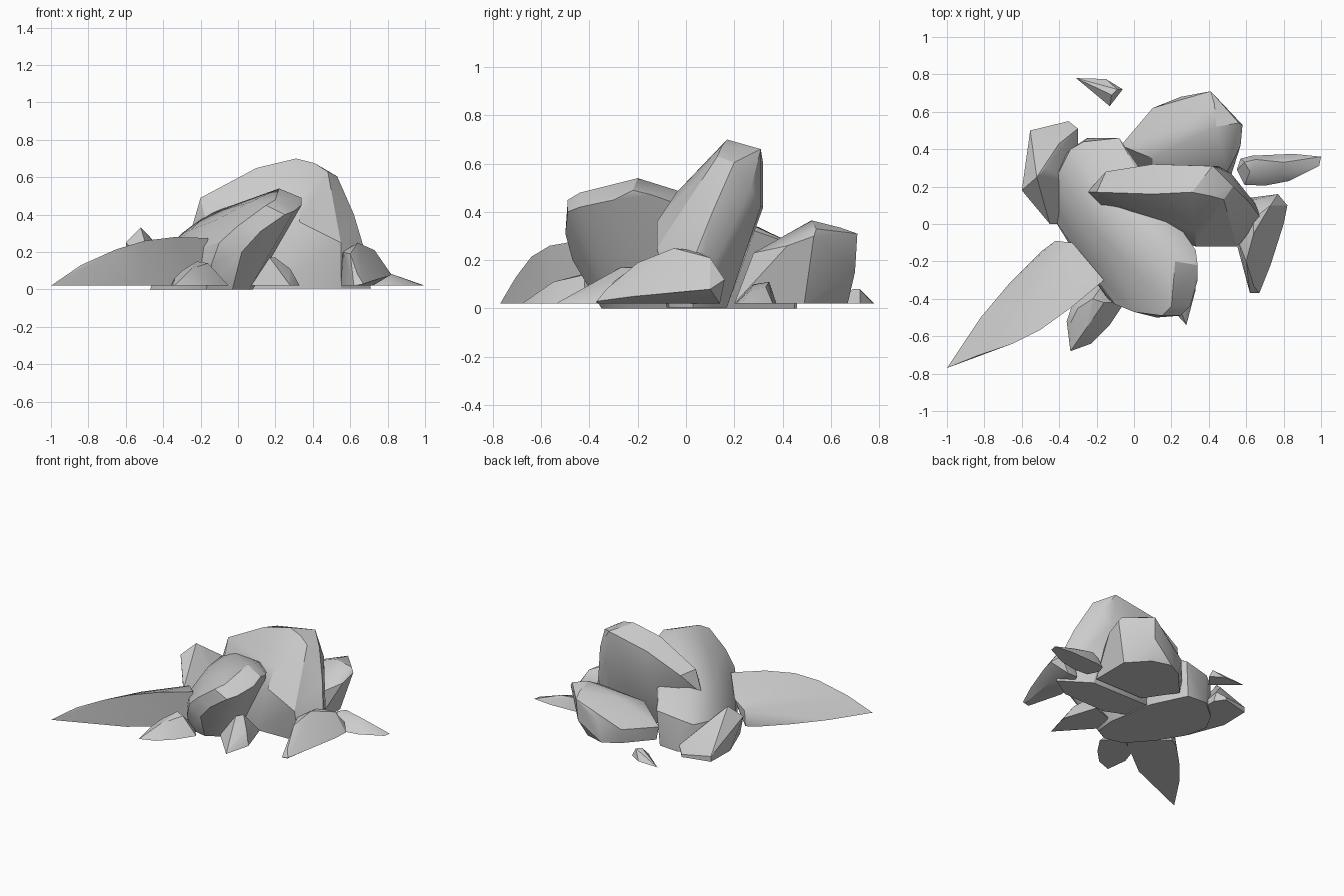
import bpy, bmesh, math


def rock(name, base_z, foot, crown):
    """Chipped stone: hull of a flat footprint (x, y) and a few crown points (x, y, z)."""
    bm = bmesh.new()
    for x, y in foot:
        bm.verts.new((x, y, base_z))
    for p in crown:
        bm.verts.new(p)
    bmesh.ops.convex_hull(bm, input=bm.verts[:])
    loose = [v for v in bm.verts if not v.link_faces]
    bmesh.ops.delete(bm, geom=loose, context='VERTS')
    # merge nearly coplanar triangles into broad facets
    bmesh.ops.dissolve_limit(bm, angle_limit=math.radians(4), verts=bm.verts[:], edges=bm.edges[:])
    bmesh.ops.recalc_face_normals(bm, faces=bm.faces[:])
    mesh = bpy.data.meshes.new(name)
    bm.to_mesh(mesh)
    bm.free()
    ob = bpy.data.objects.new(name, mesh)
    bpy.context.collection.objects.link(ob)
    bpy.ops.object.select_all(action='DESELECT')
    ob.select_set(True)
    bpy.context.view_layer.objects.active = ob
    bpy.ops.object.shade_smooth_by_angle(angle=math.radians(28))
    return ob


# Tall slab leaning backwards
rock("tall_slab", 0.005,
     [(0.2, -0.08), (0.55, -0.07), (0.71, 0.03), (0.5, 0.17), (0.0, 0.17), (-0.1, 0.05)],
     [(-0.25, 0.17, 0.32), (-0.2, 0.17, 0.49), (0.0, 0.16, 0.6), (0.1, 0.16, 0.65),
      (0.31, 0.17, 0.7), (0.41, 0.15, 0.675), (0.48, 0.13, 0.63), (0.53, 0.2, 0.605),
      (-0.15, 0.28, 0.47), (0.1, 0.32, 0.6), (0.42, 0.31, 0.66), (0.52, 0.27, 0.5),
      (0.1, 0.32, 0.42), (0.45, 0.31, 0.42), (0.33, -0.12, 0.36), (0.55, -0.12, 0.25),
      (0.68, 0.03, 0.2), (0.62, 0.11, 0.4), (-0.16, 0.05, 0.3), (0.33, -0.04, 0.48)])

# Rounded boulder overhanging the front
rock("leaning_boulder", 0.0,
     [(-0.47, 0.2), (-0.4, 0.33), (-0.25, 0.46), (-0.1, 0.45), (0.02, 0.2), (0.08, -0.15),
      (0.06, -0.3), (-0.03, -0.35), (-0.17, -0.32), (-0.32, -0.15), (-0.43, 0.03)],
     [(-0.4, 0.28, 0.2), (-0.34, 0.4, 0.2), (-0.27, 0.44, 0.23), (-0.08, 0.46, 0.26),
      (-0.3, 0.22, 0.3), (-0.17, 0.17, 0.4), (-0.02, 0.05, 0.45), (0.02, 0.22, 0.36),
      (0.2, -0.04, 0.49), (0.22, -0.2, 0.54), (0.33, -0.14, 0.47), (0.34, -0.22, 0.49),
      (0.34, -0.3, 0.45), (0.3, -0.44, 0.42), (0.06, -0.3, 0.465), (0.2, -0.44, 0.48),
      (0.25, -0.49, 0.4), (0.15, -0.49, 0.45), (0.12, -0.5, 0.31), (0.0, -0.47, 0.34),
      (0.02, -0.47, 0.2), (-0.1, -0.43, 0.25), (-0.14, -0.4, 0.14), (-0.12, -0.2, 0.37),
      (-0.25, 0.0, 0.32), (-0.27, -0.2, 0.2)])

# Long pointed shard at front left
rock("long_shard", 0.02,
     [(-1.0, -0.77), (-0.82, -0.5), (-0.66, -0.31), (-0.5, -0.15), (-0.42, -0.1),
      (-0.2, -0.32), (-0.36, -0.45), (-0.52, -0.57), (-0.75, -0.67)],
     [(-0.84, -0.705, 0.13), (-0.65, -0.64, 0.215), (-0.5, -0.565, 0.26), (-0.34, -0.45, 0.28),
      (-0.16, -0.3, 0.275), (-0.33, -0.1, 0.2), (-0.42, -0.09, 0.14), (-0.55, -0.35, 0.19)])

# Small stones at the front
rock("front_stone", 0.02,
     [(-0.36, -0.52), (-0.34, -0.68), (-0.23, -0.64), (-0.13, -0.54), (-0.05, -0.42),
      (-0.15, -0.3), (-0.32, -0.4)],
     [(-0.34, -0.53, 0.06), (-0.3, -0.45, 0.1), (-0.22, -0.4, 0.15), (-0.16, -0.42, 0.14),
      (-0.25, -0.55, 0.11)])
rock("front_wedge", 0.02,
     [(0.06, -0.3), (0.28, -0.54), (0.33, -0.35), (0.25, -0.1), (0.1, -0.15)],
     [(0.17, -0.27, 0.17), (0.2, -0.22, 0.17), (0.28, -0.3, 0.11), (0.27, -0.48, 0.05)])

# Jagged stone at back left
rock("back_left_stone", 0.02,
     [(-0.56, 0.28), (-0.555, 0.5), (-0.35, 0.55), (-0.3, 0.48), (-0.3, 0.2),
      (-0.41, 0.0), (-0.46, 0.02)],
     [(-0.6, 0.18, 0.25), (-0.555, 0.5, 0.06), (-0.35, 0.55, 0.04), (-0.3, 0.51, 0.08),
      (-0.52, 0.25, 0.33), (-0.47, 0.3, 0.28), (-0.45, 0.0, 0.1), (-0.4, 0.43, 0.19)])

# Broad stone at back right
rock("back_right_stone", 0.02,
     [(-0.05, 0.42), (0.02, 0.5), (0.12, 0.61), (0.23, 0.67), (0.37, 0.63), (0.5, 0.49),
      (0.5, 0.2), (0.1, 0.2)],
     [(-0.07, 0.42, 0.12), (0.1, 0.62, 0.13), (0.25, 0.68, 0.18), (0.41, 0.71, 0.31),
      (0.4, 0.7, 0.15), (0.43, 0.64, 0.335), (0.58, 0.53, 0.3), (0.57, 0.42, 0.26),
      (0.56, 0.54, 0.33), (0.44, 0.52, 0.365), (0.1, 0.35, 0.24), (0.5, 0.28, 0.23),
      (0.2, 0.5, 0.29)])

# Ridged stone on the right
rock("right_stone", 0.02,
     [(0.56, 0.0), (0.62, 0.14), (0.7, 0.14), (0.72, 0.0), (0.66, -0.36), (0.62, -0.37),
      (0.55, -0.11)],
     [(0.56, -0.1, 0.2), (0.64, -0.05, 0.25), (0.64, 0.03, 0.24), (0.73, 0.1, 0.21),
      (0.77, 0.16, 0.12), (0.82, 0.1, 0.08), (0.8, 0.0, 0.07), (0.73, -0.22, 0.05),
      (0.67, -0.37, 0.03), (0.6, -0.2, 0.19), (0.64, -0.33, 0.08), (0.64, 0.13, 0.15)])

# Low flat stones lying apart
rock("side_sliver", 0.02,
     [(0.55, 0.29), (0.57, 0.35), (0.63, 0.365), (0.85, 0.375), (1.0, 0.36), (0.99, 0.31),
      (0.83, 0.23), (0.7, 0.205), (0.59, 0.21)],
     [(0.59, 0.33, 0.09), (0.62, 0.28, 0.1), (0.65, 0.345, 0.11), (0.8, 0.33, 0.09),
      (0.78, 0.26, 0.07), (0.93, 0.345, 0.045)])
rock("back_chip", 0.02,
     [(-0.31, 0.78), (-0.15, 0.775), (-0.06, 0.72), (-0.13, 0.63)],
     [(-0.12, 0.69, 0.08), (-0.09, 0.72, 0.08)])
